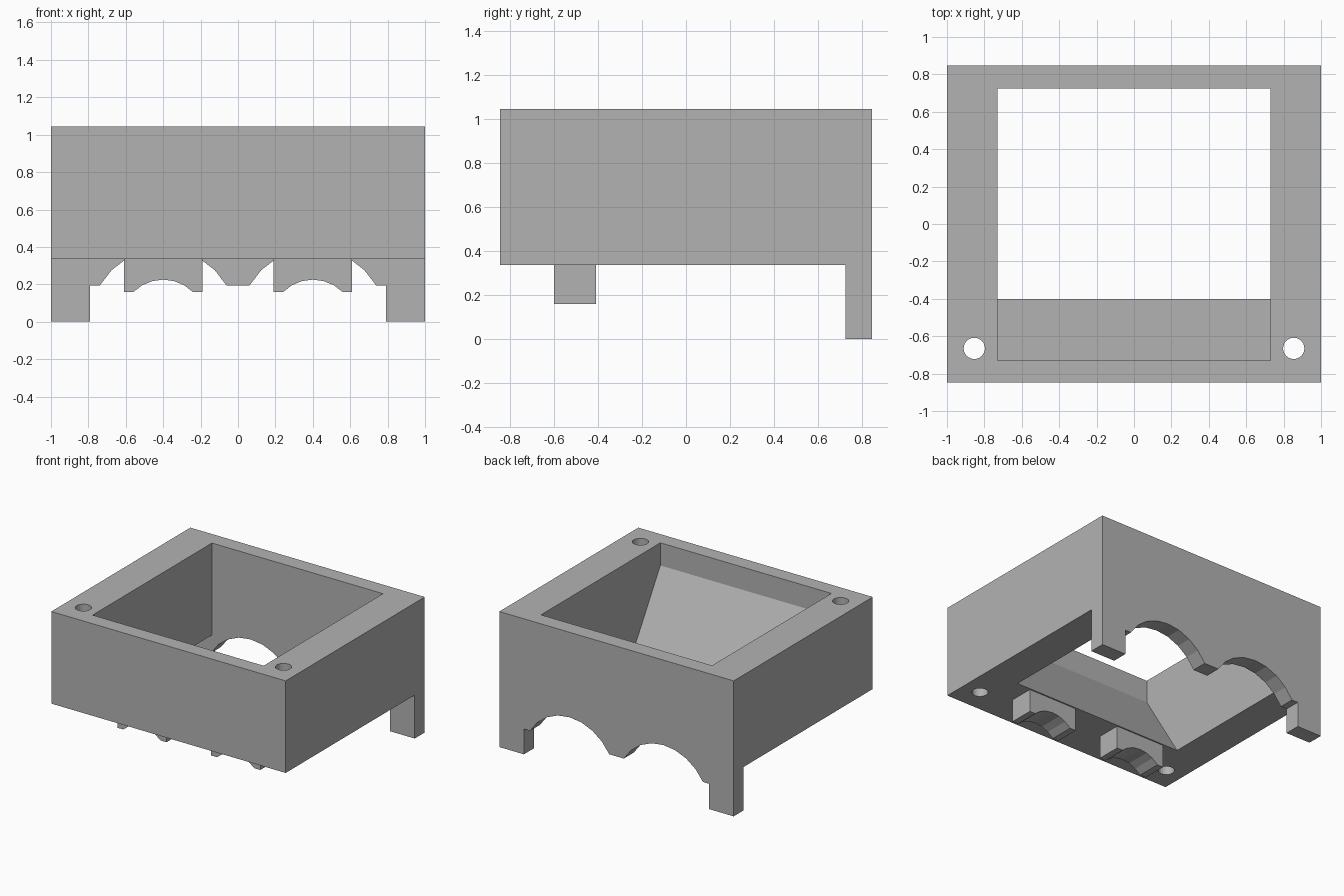
import bpy, bmesh
from math import cos, sin, radians
from mathutils import Vector

cube = bpy.data.objects.get("Cube")
if cube:
    bpy.data.objects.remove(cube, do_unlink=True)

grey = bpy.data.materials.new("plain grey")
grey.use_nodes = True
colour = (0.45, 0.45, 0.45, 1)
grey.diffuse_color = colour
grey.node_tree.nodes["Principled BSDF"].inputs["Base Color"].default_value = colour


def extrude(name, profile, axis, start, end):
    """Extrude a closed 2D profile along x, y or z."""
    place = {
        "x": lambda a, b: Vector((start, a, b)),
        "y": lambda a, b: Vector((a, start, b)),
        "z": lambda a, b: Vector((a, b, start)),
    }[axis]
    step = Vector([(end - start) * (axis == k) for k in "xyz"])
    bm = bmesh.new()
    face = bm.faces.new([bm.verts.new(place(a, b)) for a, b in profile])
    result = bmesh.ops.extrude_face_region(bm, geom=[face])
    moved = [v for v in result["geom"] if isinstance(v, bmesh.types.BMVert)]
    bmesh.ops.translate(bm, verts=moved, vec=step)
    bmesh.ops.recalc_face_normals(bm, faces=bm.faces)
    mesh = bpy.data.meshes.new(name)
    bm.to_mesh(mesh)
    bm.free()
    mesh.materials.append(grey)
    obj = bpy.data.objects.new(name, mesh)
    bpy.context.collection.objects.link(obj)
    return obj


def arc(cx, cy, radius, first, last, step=15):
    """Points on a circle from one angle to another, in degrees."""
    sign = 1 if last > first else -1
    return [(cx + radius * cos(radians(a)), cy + radius * sin(radians(a)))
            for a in range(first, last + sign, sign * step)]


def cut(target, cutter):
    """Subtract a cutter and remove it."""
    mod = target.modifiers.new("cut", "BOOLEAN")
    mod.operation = "DIFFERENCE"
    mod.solver = "EXACT"
    mod.object = cutter
    bpy.context.view_layer.objects.active = target
    bpy.ops.object.modifier_apply(modifier=mod.name)
    bpy.data.objects.remove(cutter, do_unlink=True)


top, floor, depth, inner = 1.045, 0.335, 0.847, 0.725

# Housing with the back wall reaching the ground
housing = extrude("housing", [(-depth, floor), (-depth, top), (depth, top),
                              (depth, 0), (inner, 0), (inner, floor)], "x", -1, 1)

# Square well with a sloping front side, open below
slope = (-0.40 + 0.73) / (0.87 - floor)
well = [(-0.73, top + 0.1), (-0.73, 0.87), (-0.40 + slope * 0.1, floor - 0.1),
        (inner, floor - 0.1), (inner, top + 0.1)]
cut(housing, extrude("well_cutter", well, "x", -0.73, 0.73))

# Twin arches in the back wall, leaving a leg at each corner
ledge = 0.195
arches = [(-0.79, -0.1), (-0.79, ledge)]
arches += arc(-0.4, 0, 0.39, 150, 30) + arc(0.4, 0, 0.39, 150, 30)
arches += [(0.79, ledge), (0.79, -0.1)]
cut(housing, extrude("arch_cutter", arches, "y", 0.6, 1))

for side, x in (("right", -1), ("left", 1)):
    # Screw holes through the front corners
    hole = arc(x * 0.854, -0.665, 0.057, 0, 345)
    cut(housing, extrude("hole_cutter", hole, "z", 0.2, 1.2))

    # Saddle block under the floor
    cx = x * 0.4
    saddle = [(cx - 0.21, floor), (cx - 0.21, 0.159)]
    saddle += arc(cx, 0, 0.225, 135, 45)
    saddle += [(cx + 0.21, 0.159), (cx + 0.21, floor)]
    extrude(side + "_saddle", saddle, "y", -0.6, -0.41)
